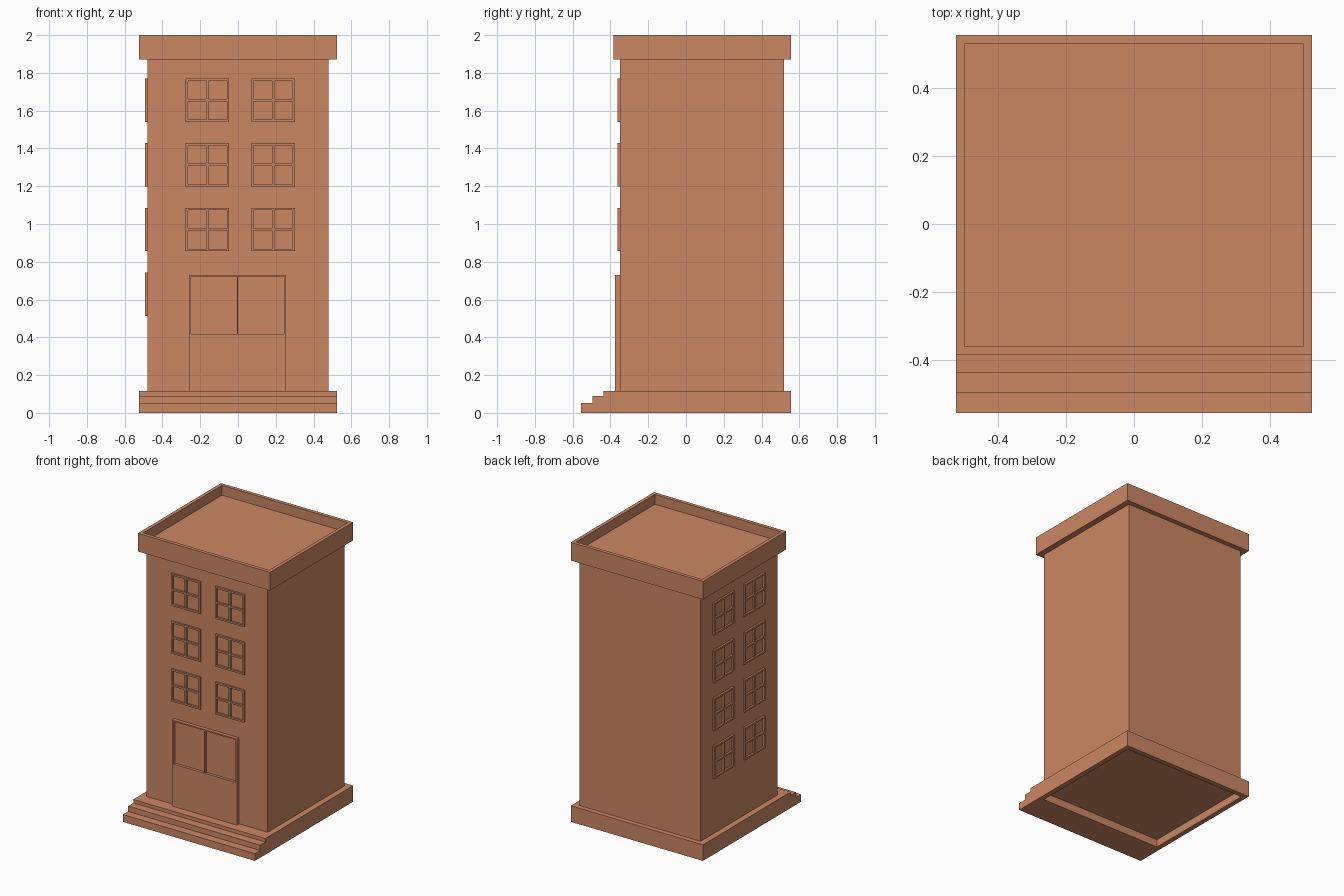
import bpy, bmesh, math
from mathutils import Vector

if "Cube" in bpy.data.objects:
    bpy.data.objects.remove(bpy.data.objects["Cube"])

clay = bpy.data.materials.new("clay_brown")
clay.diffuse_color = (0.604, 0.243, 0.126, 1)
clay.use_nodes = True
clay.node_tree.nodes["Principled BSDF"].inputs["Base Color"].default_value = clay.diffuse_color


def finish(name, bm):
    bmesh.ops.recalc_face_normals(bm, faces=bm.faces[:])
    me = bpy.data.meshes.new(name)
    bm.to_mesh(me)
    bm.free()
    me.materials.append(clay)
    ob = bpy.data.objects.new(name, me)
    bpy.context.collection.objects.link(ob)
    return ob


def box_bm(x0, x1, y0, y1, z0, z1):
    bm = bmesh.new()
    bmesh.ops.create_cube(bm, size=1)
    for v in bm.verts:
        v.co = Vector((x1 if v.co.x > 0 else x0, y1 if v.co.y > 0 else y0,
                       z1 if v.co.z > 0 else z0))
    return bm


def lattice(name, xs, zs, holes, depth):
    """Upright plate from a grid of strips, leaving the listed cells open."""
    bm = bmesh.new()
    verts = [[bm.verts.new((x, 0, z)) for z in zs] for x in xs]
    for i in range(len(xs) - 1):
        for j in range(len(zs) - 1):
            if (i, j) not in holes:
                bm.faces.new((verts[i][j], verts[i + 1][j],
                              verts[i + 1][j + 1], verts[i][j + 1]))
    ext = bmesh.ops.extrude_face_region(bm, geom=bm.faces[:], use_keep_orig=True)
    for v in ext["geom"]:
        if isinstance(v, bmesh.types.BMVert):
            v.co.y -= depth
    bmesh.ops.dissolve_limit(bm, angle_limit=0.01, verts=bm.verts[:], edges=bm.edges[:])
    return finish(name, bm)


# tower walls
finish("walls", box_bm(-0.48, 0.48, -0.35, 0.52, 0.09, 1.90))

# roof parapet with sunken roof
bm = box_bm(-0.523, 0.523, -0.385, 0.555, 1.87, 2.0)
top = max(bm.faces, key=lambda f: f.calc_center_median().z)
bmesh.ops.inset_individual(bm, faces=[top], thickness=0.036)
deep = bmesh.ops.extrude_face_region(bm, geom=[top])
bmesh.ops.translate(bm, vec=(0, 0, -0.07),
                    verts=[v for v in deep["geom"] if isinstance(v, bmesh.types.BMVert)])
bmesh.ops.delete(bm, geom=[top], context='FACES_ONLY') if top.is_valid else None
finish("roof_parapet", bm)

# stepped base: side profile extruded across the width
profile = [(0.555, 0), (0.555, 0.115), (-0.437, 0.115), (-0.437, 0.09),
           (-0.496, 0.09), (-0.496, 0.052), (-0.555, 0.052), (-0.555, 0)]
bm = bmesh.new()
side = bm.faces.new([bm.verts.new((-0.523, y, z)) for y, z in profile])
ext = bmesh.ops.extrude_face_region(bm, geom=[side], use_keep_orig=True)
bmesh.ops.translate(bm, vec=(1.046, 0, 0),
                    verts=[v for v in ext["geom"] if isinstance(v, bmesh.types.BMVert)])
base = finish("stepped_base", bm)

# hollow underside
cutter = finish("base_cutter", box_bm(-0.487, 0.487, -0.345, 0.519, -0.1, 0.055))
cutter.hide_render = True
cutter.hide_viewport = True
mod = base.modifiers.new("hollow", 'BOOLEAN')
mod.operation = 'DIFFERENCE'
mod.solver = 'EXACT'
mod.object = cutter

# windows with four panes
W, BAR = 0.115, 0.012
strips = [-W, -W + BAR, -BAR / 2, BAR / 2, W - BAR, W]
panes = {(1, 1), (1, 3), (3, 1), (3, 3)}


def window(name, loc, turn=0.0):
    ob = lattice(name, strips, strips, panes, 0.013)
    ob.location = loc
    ob.rotation_euler.z = turn


for row in range(4):
    z = 0.629 + row * 0.342
    for col in range(2):
        if row > 0:
            window(f"front_window_{row}_{col}", (-0.162 + col * 0.348, -0.35, z))
        window(f"side_window_{row}_{col}", (-0.48, 0.27 - col * 0.348, z), -math.pi / 2)

# double door: back plate plus frame with two sunken panels
door = lattice("door_frame", [-0.259, -0.248, -0.006, 0.001, 0.243, 0.254],
               [0.115, 0.418, 0.722, 0.731], {(1, 1), (3, 1)}, 0.025)
door.location.y = -0.35
finish("door_panels", box_bm(-0.255, 0.25, -0.356, -0.345, 0.12, 0.728))
